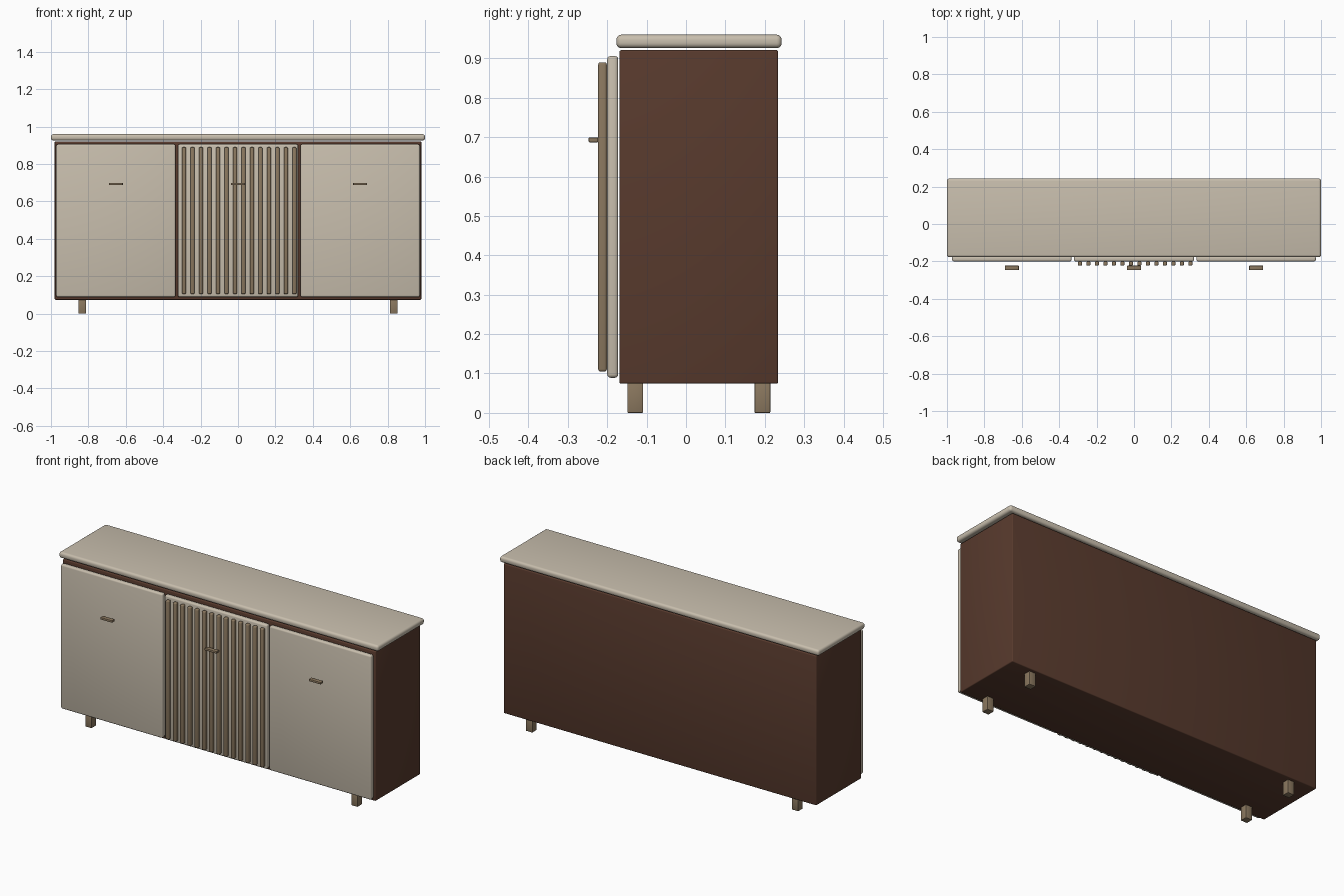
import bpy, bmesh

if "Cube" in bpy.data.objects:
    bpy.data.objects.remove(bpy.data.objects["Cube"])


def material(name, rgb):
    m = bpy.data.materials.new(name)
    lin = [((c / 255 + 0.055) / 1.055) ** 2.4 for c in rgb]
    m.diffuse_color = (*lin, 1)
    m.use_nodes = True
    m.node_tree.nodes["Principled BSDF"].inputs["Base Color"].default_value = m.diffuse_color
    return m


cream = material("cream", (200, 190, 173))
brown = material("dark brown", (88, 58, 45))
wood = material("light wood", (139, 120, 95))


def box(name, x, y, z, mat, bevel, segments=3):
    """Rounded box from (min, max) ranges."""
    bm = bmesh.new()
    bmesh.ops.create_cube(bm, size=1)
    for v in bm.verts:
        v.co = [(r[0] + r[1]) / 2 + c * (r[1] - r[0]) for r, c in zip((x, y, z), v.co)]
    bmesh.ops.bevel(bm, geom=bm.edges[:], offset=bevel, segments=segments,
                    profile=0.5, affect='EDGES', clamp_overlap=True)
    me = bpy.data.meshes.new(name)
    bm.to_mesh(me)
    bm.free()
    me.materials.append(mat)
    ob = bpy.data.objects.new(name, me)
    bpy.context.collection.objects.link(ob)
    bpy.context.view_layer.objects.active = ob
    ob.select_set(True)
    bpy.ops.object.shade_smooth_by_angle(angle=0.6)
    ob.select_set(False)
    return ob


# Cabinet carcass and worktop
box("cabinet_body", (-0.98, 0.98), (-0.169, 0.234), (0.074, 0.921), brown, 0.005)
box("worktop", (-1, 1), (-0.177, 0.243), (0.926, 0.96), cream, 0.013, 4)

# Three doors, each with a bar handle
for name, cx, half in (("left", -0.653, 0.319), ("centre", 0, 0.321), ("right", 0.653, 0.319)):
    box(name + "_door", (cx - half, cx + half), (-0.2, -0.172), (0.089, 0.906), cream, 0.009)
    box(name + "_handle", (cx - 0.037, cx + 0.037), (-0.247, -0.223), (0.687, 0.699), wood, 0.002, 2)

# Vertical slats on the centre door
for i in range(14):
    x = -0.289 + i * 0.0454
    box(f"slat_{i + 1}", (x - 0.011, x + 0.011), (-0.223, -0.201), (0.105, 0.89), wood, 0.006)

# Four short square legs
for side, x in (("left", -0.833), ("right", 0.833)):
    for end, y in (("front", -0.129), ("back", 0.194)):
        box(f"{end}_{side}_leg", (x - 0.02, x + 0.02), (y - 0.02, y + 0.02), (0, 0.078), wood, 0.002, 2)
